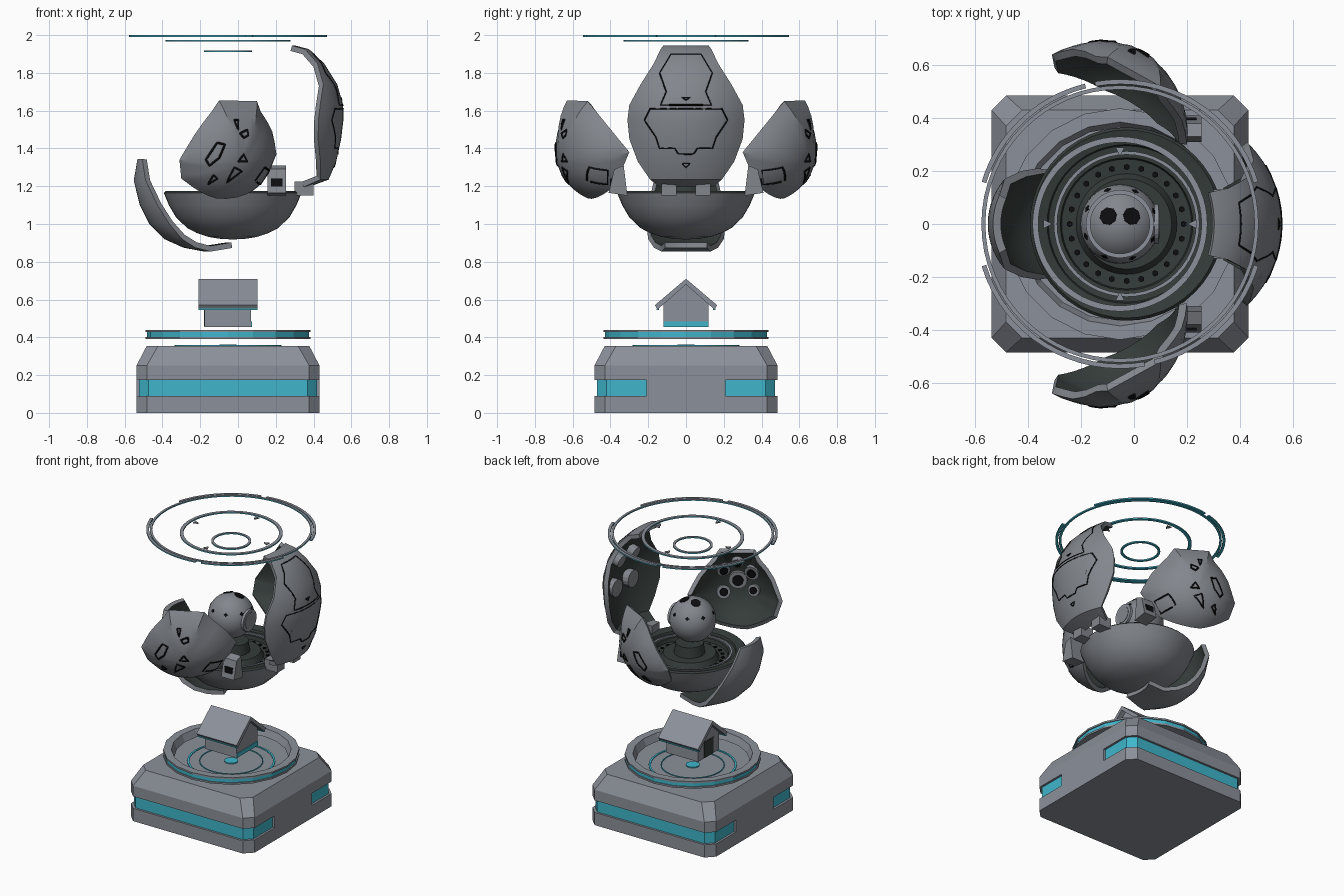
import bpy, bmesh, math
from mathutils import Vector
from mathutils.bvhtree import BVHTree

if "Cube" in bpy.data.objects:
    bpy.data.objects.remove(bpy.data.objects["Cube"])

def mat(name, r, g, b):
    m = bpy.data.materials.new(name)
    m.diffuse_color = (r, g, b, 1)
    m.use_nodes = True
    m.node_tree.nodes["Principled BSDF"].inputs["Base Color"].default_value = m.diffuse_color
    return m

GREY = mat("armour grey", .26, .28, .32)
SHELL = mat("shell grey", .225, .24, .265)
DARK = mat("dark inner green", .035, .045, .042)
BLACK = mat("panel black", .004, .004, .005)
CYAN = mat("glow cyan", .05, .47, .6)
CX = -.053   # axis of the pedestal and rings
BX = -.028   # axis of the bowl

def finish(name, verts, faces, mats, idx=None, fix=True):
    me = bpy.data.meshes.new(name)
    me.from_pydata([tuple(v) for v in verts], [], faces)
    for m in mats:
        me.materials.append(m)
    if idx:
        me.polygons.foreach_set("material_index", idx)
    if fix:
        bm = bmesh.new(); bm.from_mesh(me)
        bmesh.ops.recalc_face_normals(bm, faces=bm.faces)
        bm.to_mesh(me); bm.free()
    ob = bpy.data.objects.new(name, me)
    bpy.context.collection.objects.link(ob)
    return ob

def smooth(ob, angle=35):
    bpy.ops.object.select_all(action='DESELECT')
    ob.select_set(True)
    bpy.context.view_layer.objects.active = ob
    for m in list(ob.modifiers):
        bpy.ops.object.modifier_apply(modifier=m.name)
    bpy.ops.object.shade_smooth_by_angle(angle=math.radians(angle))

def loft(name, loops, mats, seg=None, ring=False):
    """Skin equal-length loops; ring joins last loop to first, otherwise the ends are capped."""
    n, k = len(loops[0]), len(loops)
    verts = [p for l in loops for p in l]
    faces, idx = [], []
    for i in range(k if ring else k - 1):
        for j in range(n):
            a, b, c, d = i*n + j, i*n + (j+1) % n, (i+1) % k*n + (j+1) % n, (i+1) % k*n + j
            faces.append((a, b, c, d)); idx.append(seg[i] if seg else 0)
    if not ring:
        faces += [tuple(range(n)), tuple(range((k-1)*n, k*n))]
        idx += [seg[0] if seg else 0, seg[-1] if seg else 0]
    return finish(name, verts, faces, mats, idx)

def lathe(name, prof, mats, seg=None, cx=CX, n=48, ring=False):
    loops = [[(cx + r*math.cos(t*math.tau/n), r*math.sin(t*math.tau/n), z) for t in range(n)] for r, z in prof]
    return loft(name, loops, mats, seg, ring)

def octagon(h, c, z):
    q = [(h, h-c), (h-c, h), (c-h, h), (-h, h-c), (-h, c-h), (c-h, -h), (h-c, -h), (h, c-h)]
    return [(CX + x, y, z) for x, y in q]

def prism(name, poly, axis, a, b, m):
    """Extrude a 2D outline along x or z."""
    f = (lambda p, t: (t, p[0], p[1])) if axis == 'x' else (lambda p, t: (p[0], p[1], t))
    return loft(name, [[f(p, a) for p in poly], [f(p, b) for p in poly]], [m])

def box(name, x0, x1, y0, y1, z0, z1, m):
    return prism(name, [(x0, y0), (x1, y0), (x1, y1), (x0, y1)], 'z', z0, z1, m)

def stud(name, p, d, r, h, m, n=16):
    bpy.ops.mesh.primitive_cylinder_add(vertices=n, radius=r, depth=h, location=p,
                                        rotation=Vector(d).to_track_quat('Z', 'Y').to_euler())
    ob = bpy.context.object
    ob.name = name
    ob.data.materials.append(m)

def shell_object(name, verts, faces, centre, thick):
    """Curved plate: shell-coloured outside, dark inside."""
    c = Vector(centre)
    out = []
    for f in faces:
        p = [Vector(verts[i]) for i in f]
        nrm = (p[1]-p[0]).cross(p[2]-p[0])
        out.append(f if nrm.dot(p[0]-c) > 0 else tuple(reversed(f)))
    bvh = BVHTree.FromPolygons([Vector(v) for v in verts], out)
    ob = finish(name, verts, out, [SHELL, DARK], fix=False)
    s = ob.modifiers.new("thickness", 'SOLIDIFY')
    s.thickness, s.offset, s.material_offset, s.material_offset_rim = thick, -1, 1, 0
    smooth(ob, 30)
    return bvh

def strip_petal(name, spine, R, side, centre, thick=.03, n=14):
    """Petal on the x axis from (x, z, half width) spine points, curved with radius R."""
    verts, faces = [], []
    for x, z, w in spine:
        a = math.asin(min(w/R, 1))
        for j in range(n+1):
            t = a*(2*j/n - 1)
            verts.append((x - side*R*(1-math.cos(t)), R*math.sin(t), z))
    for i in range(len(spine)-1):
        for j in range(n):
            k = i*(n+1) + j
            faces.append((k, k+1, k+n+2, k+n+1))
    return shell_object(name, verts, faces, centre, thick)

def fan_petal(name, c, R, outline, sub=5, rings=7):
    """Ball-shaped petal bounded by a 3D outline."""
    c = Vector(c)
    pts = [Vector(p) - c for p in outline]
    edge = [pts[i].lerp(pts[(i+1) % len(pts)], s/sub) for i in range(len(pts)) for s in range(sub)]
    mid = sum((p.normalized() for p in edge), Vector()).normalized()
    verts, faces, n = [c + mid*R], [], len(edge)
    for k in range(1, rings+1):
        t = k/rings
        for p in edge:
            d = mid.lerp(p.normalized(), t).normalized()
            verts.append(c + d*(R*(1-t*t) + max(p.length, R*.93)*t*t))
    for j in range(n):
        faces.append((0, 1+j, 1+(j+1) % n))
        for k in range(rings-1):
            a = 1 + k*n
            faces.append((a+j, a+n+j, a+n+(j+1) % n, a+(j+1) % n))
    return shell_object(name, verts, faces, c, .03)

def panel_lines(name, bvh, lines, to3d, direction, depth=.004):
    """Black grooves drawn by projecting closed 2D outlines onto a shell."""
    cu = bpy.data.curves.new(name, 'CURVE')
    cu.dimensions, cu.bevel_depth, cu.bevel_resolution = '3D', depth, 0
    cu.materials.append(BLACK)
    for ln in lines:
        hits = []
        for i in range(len(ln)):
            a, b = Vector(to3d(*ln[i])), Vector(to3d(*ln[(i+1) % len(ln)]))
            for s in range(6):
                h = bvh.ray_cast(a.lerp(b, s/6), Vector(direction))[0]
                if h: hits.append(h)
        if len(hits) > 2:
            sp = cu.splines.new('POLY')
            sp.points.add(len(hits)-1)
            for q, h in zip(sp.points, hits):
                q.co = (*h, 1)
            sp.use_cyclic_u = len(hits) == 6*len(ln)
    bpy.context.collection.objects.link(bpy.data.objects.new(name, cu))

# Pedestal: chamfered block with a recessed glowing band
loft("pedestal", [octagon(.485, .055, 0), octagon(.485, .055, .09), octagon(.47, .05, .09), octagon(.47, .05, .175),
                  octagon(.485, .055, .175), octagon(.485, .055, .25), octagon(.43, .06, .355)],
     [GREY, CYAN], [0, 0, 1, 0, 0, 0])
for s, nm in ((1, "right"), (-1, "left")):
    box(nm + "_band_cover", CX + s*.46, CX + s*.485, -.21, .21, .085, .18, GREY)

# Floating ring and floor lights
lathe("floating_ring", [(.365, .39), (.437, .39), (.437, .402), (.43, .402), (.43, .428), (.437, .428), (.437, .44), (.385, .44)],
      [GREY, CYAN], [0, 0, 0, 1, 0, 0, 0, 0], n=20, ring=True)
for r0, r1 in ((.27, .283), (.2, .206)):
    lathe("floor_light", [(r0, .353), (r1, .353), (r1, .36), (r0, .36)], [CYAN], ring=True, n=32)
stud("floor_light_disc", (CX, 0, .357), (0, 0, 1), .045, .008, CYAN, 24)

# Little house
prism("house_walls", [(-.118, .455), (.118, .455), (.118, .58), (0, .685), (-.118, .58)], 'x', -.177, .07, GREY)
prism("house_roof", [(-.165, .57), (-.15, .548), (0, .68), (.15, .548), (.165, .57), (0, .71)], 'x', -.21, .103, GREY)
box("house_sill_light", .069, .074, -.118, .118, .455, .485, CYAN)
box("house_door", -.181, -.176, -.05, .05, .457, .57, DARK)
for s in (-1, 1):
    box("eave_light", -.21, .103, s*.15-.006, s*.15+.006, .546, .553, CYAN)

# Bowl with dark stepped interior
smooth(lathe("bowl", [(.001, .918), (.07, .922), (.13, .932), (.19, .952), (.24, .978), (.3, 1.035), (.338, 1.1), (.365, 1.165),
                      (.355, 1.175), (.3, 1.165), (.295, 1.15), (.25, 1.145), (.245, 1.12), (.19, 1.115), (.17, 1.15), (.1, 1.15), (.09, 1.22), (.001, 1.22)],
             [SHELL, DARK], [0]*7 + [1]*10, cx=BX))
lathe("bowl_trim", [(.262, 1.146), (.275, 1.146), (.275, 1.156), (.262, 1.156)], [GREY], cx=BX, ring=True)
for i in range(24):
    a = i*math.tau/24
    stud("bowl_bolt", (BX+.215*math.cos(a), .215*math.sin(a), 1.118), (0, 0, 1), .012, .012, BLACK, 6)

# Ball core with lens and dark windows
BC = Vector((CX, 0, 1.39))
bpy.ops.mesh.primitive_uv_sphere_add(segments=40, ring_count=20, radius=.15, location=BC)
core = bpy.context.object
core.name = "ball_core"
core.data.materials.append(SHELL)
smooth(core, 40)
stud("core_lens_rim", BC + Vector((.136, 0, 0)), (1, 0, 0), .075, .02, GREY, 24)
stud("core_lens", BC + Vector((.145, 0, 0)), (1, 0, 0), .055, .008, SHELL, 24)
for x in (-.3, .3):
    d = Vector((x, .2, .93)).normalized()
    stud("core_window", BC + d*.144, d, .034, .012, BLACK, 8)
for a in range(0, 360, 45):
    d = Vector((math.cos(math.radians(a+20)), math.sin(math.radians(a+20)), .45)).normalized()
    stud("core_mark", BC + d*.147, d, .014, .009, BLACK, 4)

# Tall right petal
tall = strip_petal("tall_petal", [(.37, 1.195, .14), (.48, 1.235, .19), (.52, 1.33, .255), (.546, 1.45, .3), (.558, 1.55, .31),
                   (.557, 1.63, .3), (.525, 1.74, .24), (.456, 1.85, .17), (.377, 1.925, .135), (.303, 1.945, .12)], .43, 1, (.1, 0, 1.57))
panel_lines("tall_petal_grooves", tall, [
    [(-.08, 1.9), (.08, 1.9), (.14, 1.8), (.105, 1.7), (.135, 1.63), (-.135, 1.63), (-.105, 1.7), (-.14, 1.8)],
    [(-.19, 1.61), (.19, 1.61), (.22, 1.55), (.16, 1.46), (.14, 1.4), (.06, 1.4), (.04, 1.37), (-.04, 1.37), (-.06, 1.4), (-.14, 1.4), (-.16, 1.46), (-.22, 1.55)],
    [(-.02, 1.67), (.02, 1.67), (0, 1.655)], [(-.02, 1.32), (.02, 1.32), (0, 1.3)]],
    lambda y, z: (2, y, z), (-1, 0, 0))

# Lowered left petal
strip_petal("low_petal", [(-.055, .873, .11), (-.18, .854, .13), (-.29, .875, .17), (-.39, .92, .2), (-.47, 1.0, .21),
            (-.52, 1.1, .2), (-.552, 1.23, .17), (-.532, 1.345, .11)], .26, -1, (-.1, 0, 1.3))

# Front and back petals with grooves, inner machinery and hinges
for s, nm in ((-1, "front"), (1, "back")):
    c = Vector((-.15, s*.33, 1.42))
    outline = [(.2, .30, 1.38), (.1, .52, 1.65), (-.1, .63, 1.655), (-.31, .64, 1.34), (-.3, .59, 1.24), (-.12, .5, 1.165), (.11, .38, 1.2)]
    bvh = fan_petal(nm + "_petal", c, .37, [(x, s*y, z) for x, y, z in outline])
    panel_lines(nm + "_petal_grooves", bvh, [
        [(-.17, 1.34), (-.11, 1.43), (-.07, 1.42), (-.1, 1.35), (-.15, 1.31)],
        [(.01, 1.48), (.05, 1.5), (.055, 1.47), (.03, 1.455)], [(0, 1.33), (.05, 1.33), (.03, 1.37)],
        [(.09, 1.23), (.14, 1.3), (.17, 1.28), (.13, 1.2)], [(-.16, 1.21), (-.13, 1.26), (-.11, 1.24)],
        [(-.02, 1.55), (0, 1.55), (0, 1.5)], [(-.06, 1.22), (-.02, 1.3), (.02, 1.28)]],
        lambda x, z: (x, s*2, z), (0, -s, 0), .006)
    for u, v, r in ((.0, .0, .06), (.3, .25, .045), (-.3, .2, .05), (.3, -.25, .045), (-.35, -.2, .04), (0, .45, .04)):
        d = Vector((.5 + u*.83, s*(.83 - u*.55), v)).normalized()
        p = c + d*.33
        stud(nm + "_machinery", p, d, r, .04, SHELL)
        stud(nm + "_machinery_cap", p - d*.02, d, r*.6, .02, BLACK)
    prism(nm + "_hinge", [(s*.31, 1.15), (s*.41, 1.165), (s*.38, 1.29), (s*.33, 1.31)], 'x', .155, .255, SHELL)
    box(nm + "_hinge_panel", .175, .235, s*.385, s*.402, 1.18, 1.24, BLACK)
    stud("tall_petal_machinery", (.5, s*.09, 1.5), (1, 0, 0), .06, .05, SHELL)
    stud("tall_petal_machinery", (.47, s*.08, 1.7), (1, 0, .3), .045, .05, SHELL)
    box("right_hinge", .3, .4, s*.09-.04, s*.09+.04, 1.15, 1.225, SHELL)

# Hovering halo rings: grey above, glowing below
def halo(name, r0, r1, z):
    lathe(name, [(r0, z-.009), (r1, z-.009), (r1, z-.003), (r1, z), (r0, z), (r0, z-.003)],
          [GREY, CYAN], [1, 1, 0, 0, 0, 1], n=64, ring=True)

halo("large_halo", .508, .523, 2)
halo("middle_halo", .308, .33, 1.975)
halo("small_halo", .112, .128, 1.919)
for a0, a1 in ((17, 100), (104, 163), (197, 280), (284, 343)):
    st = [math.radians(a0 + (a1-a0)*i/16) for i in range(17)]
    for m, z0, z1 in ((CYAN, 1.991, 1.997), (GREY, 1.997, 2)):
        loft("halo_arc", [[(CX + r*math.cos(t), r*math.sin(t), z) for r, z in ((.528, z0), (.546, z0), (.546, z1), (.528, z1))]
                          for t in st], [m])
for i in range(4):
    a = i*math.pi/2
    tri = [(CX + r*math.cos(a+o), r*math.sin(a+o)) for r, o in ((.255, 0), (.29, .06), (.29, -.06))]
    prism("halo_pointer", tri, 'z', 1.967, 1.974, GREY)
